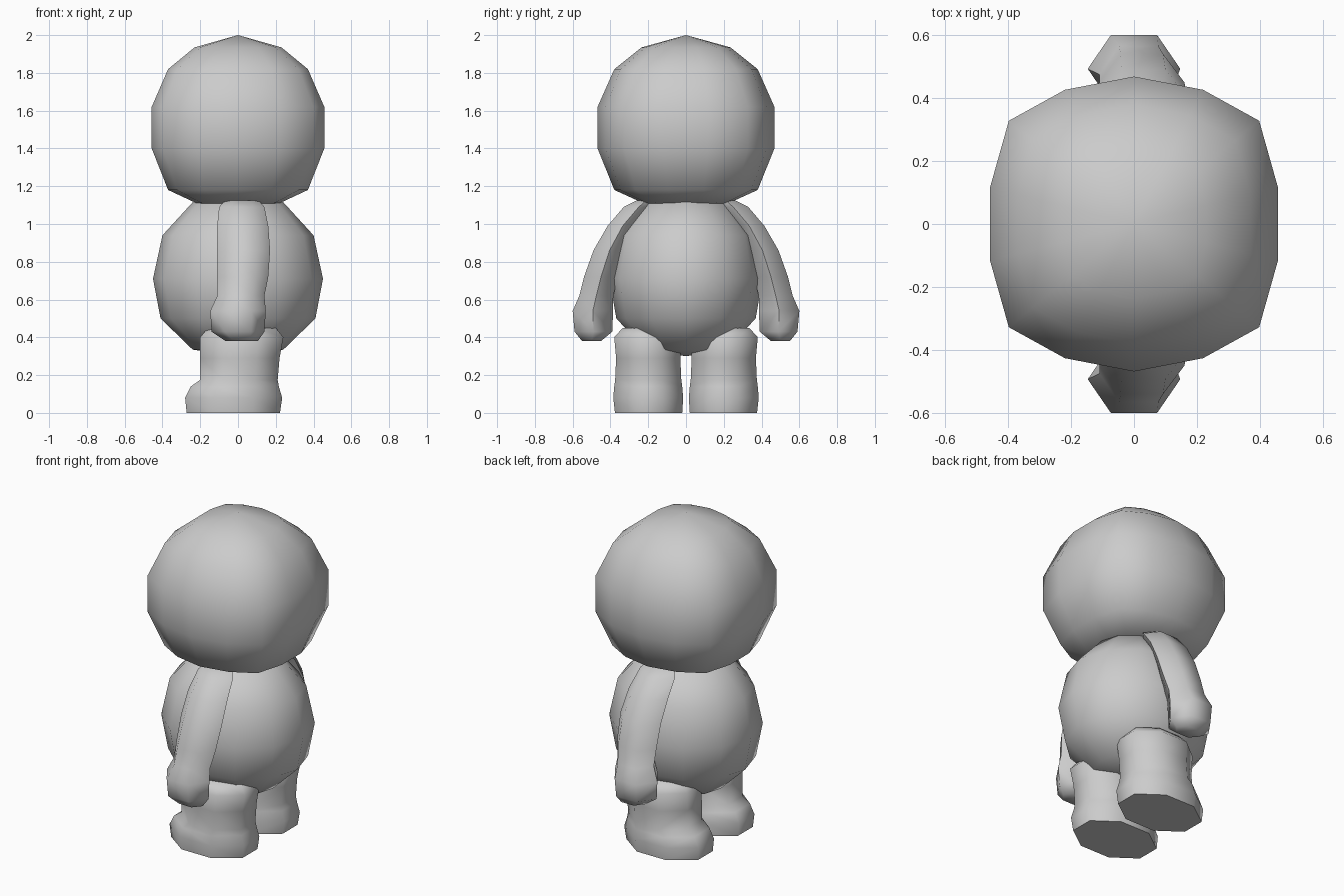
import bpy, bmesh, math

cube = bpy.data.objects.get("Cube")
if cube:
    bpy.data.objects.remove(cube, do_unlink=True)

grey = bpy.data.materials.new("plain_grey")
grey.use_nodes = True
grey.diffuse_color = (0.6, 0.6, 0.6, 1)
grey.node_tree.nodes["Principled BSDF"].inputs["Base Color"].default_value = (0.6, 0.6, 0.6, 1)


def polygon(sides, turn=0.0):
    """Unit cross-section, widened so its bounds touch -1..1 on both axes."""
    pts = [(math.cos(turn + math.tau * i / sides), math.sin(turn + math.tau * i / sides))
           for i in range(sides)]
    mx, my = max(p[0] for p in pts), max(p[1] for p in pts)
    return [(x / mx, y / my) for x, y in pts]


def loft(name, section, rings, side=1):
    """Skin rings of (centre x, centre y, z, half x, half y); zero size makes a tip."""
    bm = bmesh.new()
    rows = []
    for cx, cy, z, rx, ry in rings:
        if rx == 0:
            rows.append([bm.verts.new((cx, side * cy, z))] * len(section))
        else:
            rows.append([bm.verts.new((cx + rx * u, side * (cy + ry * v), z))
                         for u, v in section])
    for low, high in zip(rows, rows[1:]):
        for i in range(len(section)):
            j = (i + 1) % len(section)
            bm.faces.new(list(dict.fromkeys((low[i], low[j], high[j], high[i]))))
    for row in (rows[0], rows[-1]):
        if row[0] != row[1]:
            bm.faces.new(row)
    bmesh.ops.recalc_face_normals(bm, faces=bm.faces)
    mesh = bpy.data.meshes.new(name)
    bm.to_mesh(mesh)
    bm.free()
    mesh.materials.append(grey)
    obj = bpy.data.objects.new(name, mesh)
    bpy.context.collection.objects.link(obj)
    bpy.ops.object.select_all(action='DESELECT')
    obj.select_set(True)
    bpy.context.view_layer.objects.active = obj
    bpy.ops.object.shade_smooth_by_angle(angle=math.radians(65))
    return obj


# Head: boxy rounded ball
quarter = [(1, 0.25), (0.87, 0.70), (0.48, 0.91)]
head_section = (quarter + [(0, 1)] + [(-x, y) for x, y in reversed(quarter)]
                + [(-x, -y) for x, y in quarter] + [(0, -1)]
                + [(x, -y) for x, y in reversed(quarter)])
head_profile = [(1.10, 0), (1.11, 0.22), (1.18, 0.37), (1.40, 0.457),
                (1.62, 0.457), (1.82, 0.37), (1.935, 0.23), (2.0, 0)]
loft("head", head_section, [(0, 0, z, r, r * 1.025) for z, r in head_profile])

# Body: round belly, a little narrower between the arms
body_profile = [(0.30, 0), (0.335, 0.24), (0.50, 0.41), (0.71, 0.45),
                (0.94, 0.40), (1.115, 0.24), (1.14, 0)]
loft("body", polygon(12), [(0, 0, z, r, r * 0.9) for z, r in body_profile])

# Arms: curved outwards and down to a rounded hand
arm_rings = [(0.02, 0.44 + 0.06, 0.38, 0.085, 0.05), (0, 0.49, 0.43, 0.14, 0.10),
             (0, 0.493, 0.54, 0.147, 0.107), (0.015, 0.475, 0.62, 0.125, 0.09),
             (0.025, 0.45, 0.72, 0.135, 0.09), (0.03, 0.405, 0.86, 0.14, 0.085),
             (0.025, 0.335, 0.99, 0.135, 0.08), (0.02, 0.25, 1.09, 0.12, 0.08),
             (0.02, 0.21, 1.125, 0.09, 0.05)]

# Legs: straight columns over feet with a toe
leg_rings = [(-0.025, 0.198, 0, 0.247, 0.178), (-0.023, 0.20, 0.08, 0.257, 0.185),
             (-0.017, 0.20, 0.14, 0.233, 0.18), (0.005, 0.20, 0.175, 0.205, 0.175),
             (0.01, 0.20, 0.29, 0.21, 0.17), (0.02, 0.205, 0.40, 0.22, 0.175),
             (0.02, 0.205, 0.45, 0.18, 0.13)]

for prefix, side in (("front", -1), ("back", 1)):
    loft(prefix + "_arm", polygon(6), arm_rings, side)
    loft(prefix + "_leg", polygon(8, math.pi / 8), leg_rings, side)
